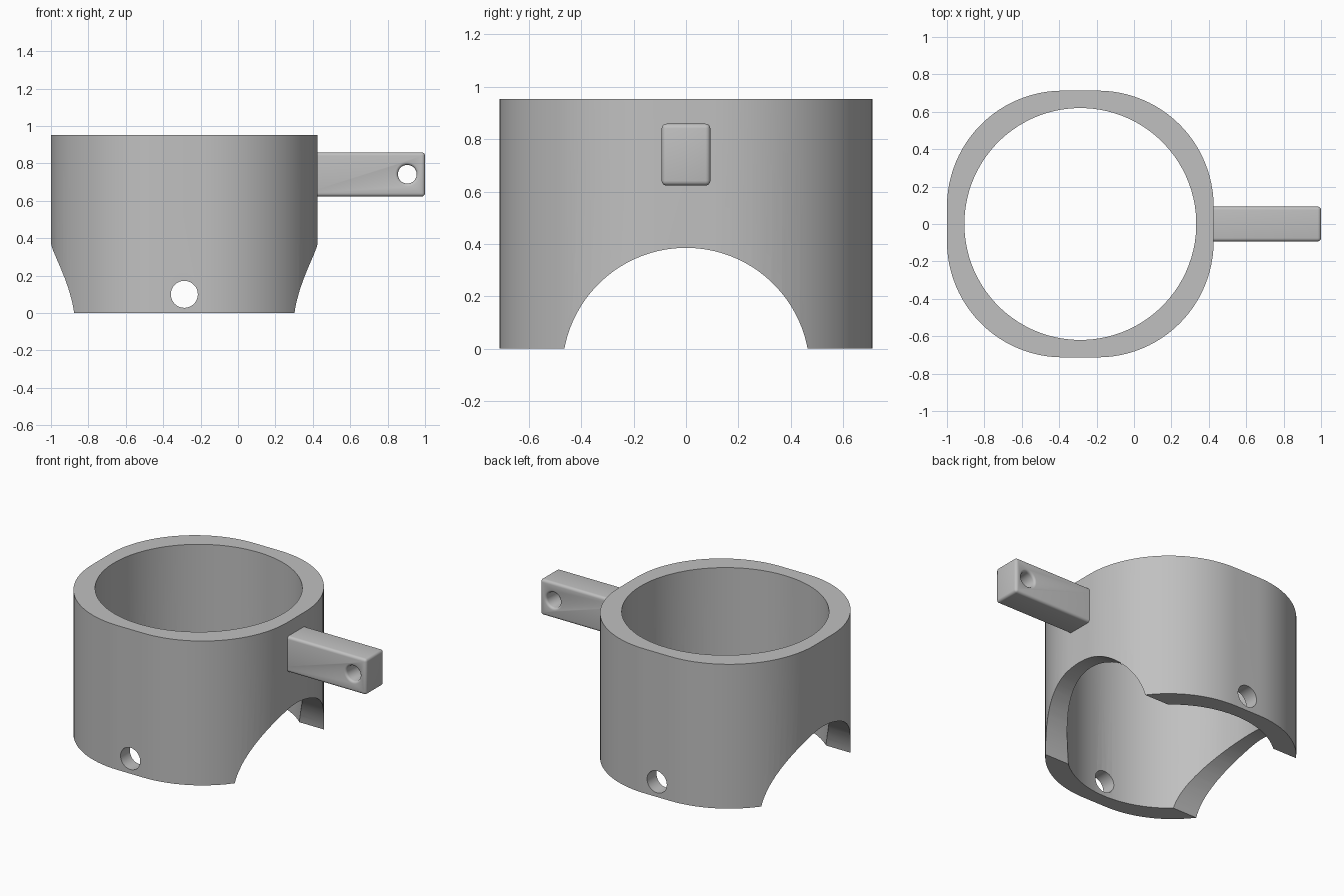
import bpy, bmesh, math
from mathutils import Matrix, Vector

if "Cube" in bpy.data.objects:
    bpy.data.objects.remove(bpy.data.objects["Cube"], do_unlink=True)

CX = -0.287      # axis of the ring
HEIGHT = 0.953
FLAT = 0.093     # half length of the flat on each side
ROUND = 0.62     # corner radius, also the bore radius

grey = bpy.data.materials.new("plain grey")
grey.use_nodes = True
grey.diffuse_color = (0.53, 0.53, 0.53, 1)
grey.node_tree.nodes["Principled BSDF"].inputs["Base Color"].default_value = (0.53, 0.53, 0.53, 1)


def finish(name, bm):
    bmesh.ops.recalc_face_normals(bm, faces=bm.faces)
    mesh = bpy.data.meshes.new(name)
    bm.to_mesh(mesh)
    bm.free()
    mesh.materials.append(grey)
    obj = bpy.data.objects.new(name, mesh)
    bpy.context.collection.objects.link(obj)
    return obj


def activate(obj):
    bpy.ops.object.select_all(action='DESELECT')
    obj.select_set(True)
    bpy.context.view_layer.objects.active = obj


def turned(name, profile, axis, centre, segments=64):
    """Solid of revolution from (radius, distance along axis) pairs."""
    bm = bmesh.new()
    rings = []
    for r, h in profile:
        angles = [math.tau * (i + 0.5) / segments for i in range(segments)]
        rings.append([bm.verts.new((r * math.cos(a), r * math.sin(a), h)) for a in angles])
    for low, high in zip(rings, rings[1:]):
        for i in range(segments):
            j = (i + 1) % segments
            bm.faces.new((low[i], low[j], high[j], high[i]))
    bm.faces.new(rings[0][::-1])
    bm.faces.new(rings[-1])
    turn = Vector((0, 0, 1)).rotation_difference(Vector(axis)).to_matrix().to_4x4()
    bm.transform(Matrix.Translation(centre) @ turn)
    return finish(name, bm)


def cut(obj, cutter):
    cutter.hide_render = True
    mod = obj.modifiers.new("cut", 'BOOLEAN')
    mod.operation = 'DIFFERENCE'
    mod.solver = 'EXACT'
    mod.object = cutter
    activate(obj)
    bpy.ops.object.modifier_apply(modifier=mod.name)
    bpy.data.objects.remove(cutter, do_unlink=True)


def smooth(obj, degrees):
    activate(obj)
    bpy.ops.object.shade_smooth_by_angle(angle=math.radians(degrees))


# Ring body: rounded square outline, extruded upward
bm = bmesh.new()
outline = []
STEPS = 24
for k, (sx, sy) in enumerate(((1, 1), (-1, 1), (-1, -1), (1, -1))):
    for i in range(STEPS + 1):
        a = math.pi / 2 * (k + i / STEPS)
        outline.append(bm.verts.new((CX + sx * FLAT + ROUND * math.cos(a),
                                     sy * FLAT + ROUND * math.sin(a), 0)))
base = bm.faces.new(outline)
top = bmesh.ops.extrude_face_region(bm, geom=[base])
bmesh.ops.translate(bm, verts=[v for v in top["geom"] if isinstance(v, bmesh.types.BMVert)],
                    vec=(0, 0, HEIGHT))
ring = finish("ring_body", bm)

# Bore, saddle arch along x, and pin holes along y
cut(ring, turned("bore_cutter", [(ROUND, -1), (ROUND, 2)], (0, 0, 1), (CX, 0, 0), 96))
cut(ring, turned("arch_cutter", [(0.473, -2), (0.473, 2)], (1, 0, 0), (CX, 0, -0.088), 96))
cut(ring, turned("pin_cutter", [(0.072, -2), (0.072, 2)], (0, 1, 0), (CX, 0, 0.1), 48))
smooth(ring, 25)

# Side arm with softened edges, its root buried in the ring wall
x0, x1, z0, z1 = 0.36, 1.0, 0.623, 0.859
bm = bmesh.new()
bmesh.ops.create_cube(bm, size=1)
bm.transform(Matrix.Translation(((x0 + x1) / 2, 0, (z0 + z1) / 2))
             @ Matrix.Diagonal((x1 - x0, 2 * FLAT, z1 - z0, 1)))
edges = [e for e in bm.edges if any(v.co.x > 0.9 for v in e.verts)]
bmesh.ops.bevel(bm, geom=edges, offset=0.018, segments=4, profile=0.5, affect='EDGES')
arm = finish("side_arm", bm)

# Eyelet through the arm, with flared rims
flare = [(0.05 + 0.015 * (1 - math.sin(t)), FLAT - 0.015 * (1 - math.cos(t)))
         for t in (0, math.pi / 6, math.pi / 3, math.pi / 2)]
rim = [(0.065, 0.2)] + flare
profile = [(r, -h) for r, h in rim] + rim[::-1]
cut(arm, turned("eyelet_cutter", profile, (0, 1, 0), (0.905, 0, 0.742), 48))
smooth(arm, 35)
